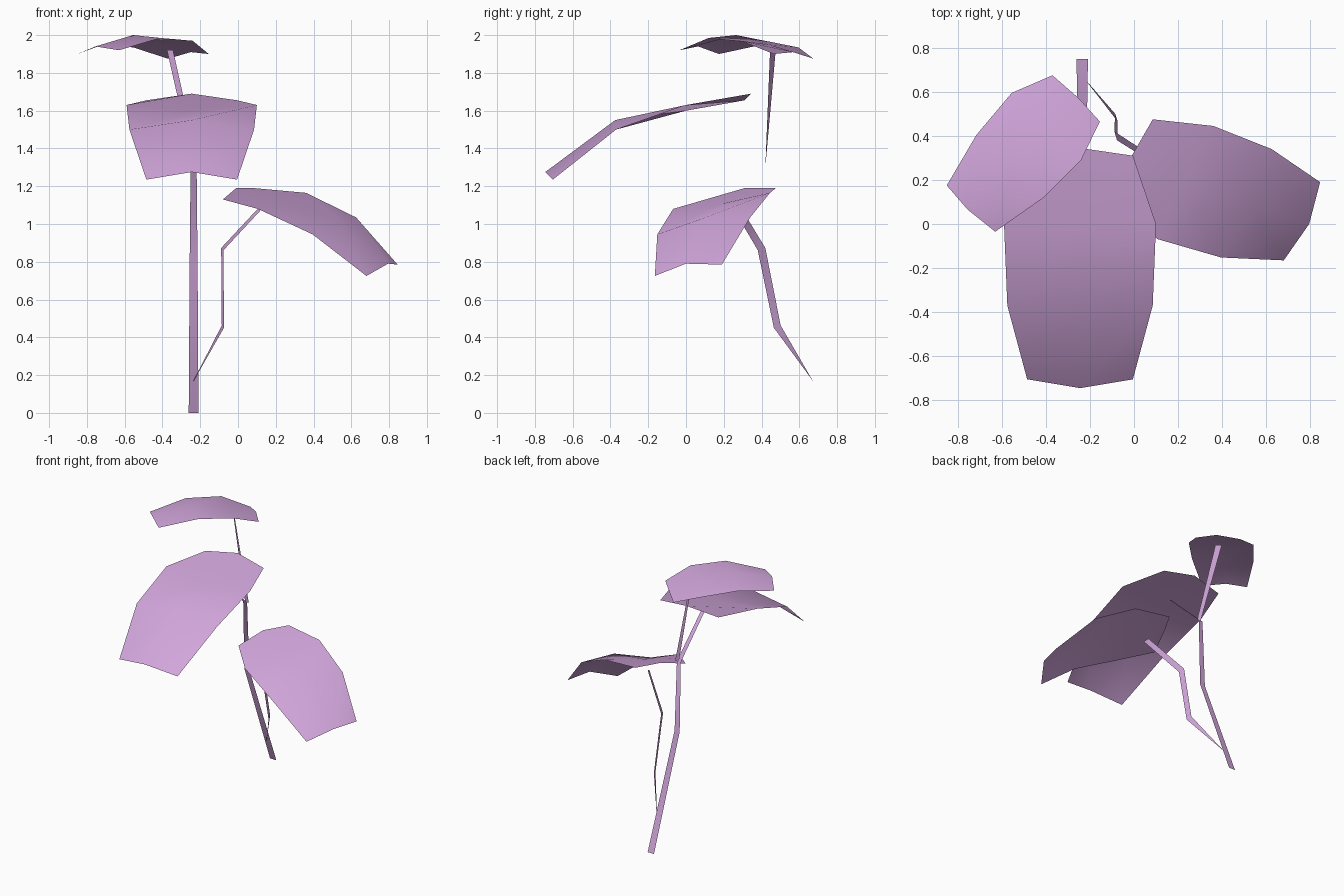
import bpy
from mathutils import Vector

mauve = bpy.data.materials.new("mauve")
mauve.diffuse_color = (0.64, 0.38, 0.71, 1)


def sheet(name, rows):
    """Thin surface woven through rows of points."""
    n = len(rows[0])
    verts = [p for row in rows for p in row]
    faces = []
    for r in range(len(rows) - 1):
        for c in range(n - 1):
            a = r * n + c
            faces.append((a, a + 1, a + n + 1, a + n))
    mesh = bpy.data.meshes.new(name)
    mesh.from_pydata(verts, [], faces)
    mesh.materials.append(mauve)
    for poly in mesh.polygons:
        poly.use_smooth = True
    obj = bpy.data.objects.new(name, mesh)
    bpy.context.collection.objects.link(obj)
    return obj


def ribbon(name, path):
    """Flat stem from (centre, half-width vector) pairs."""
    return sheet(name, [[Vector(p) - Vector(w), Vector(p) + Vector(w)] for p, w in path])


# Middle leaf: mirrored about its midrib, (half width, edge y, edge z, rib y, rib z)
mid_x = -0.245
middle = [(0.24, 0.31, 1.655, 0.345, 1.69),
          (0.345, 0.0, 1.63, 0.0, 1.60),
          (0.33, -0.37, 1.50, -0.375, 1.55),
          (0.24, -0.705, 1.235, -0.745, 1.275)]
sheet("middle_leaf", [[(mid_x + w, y, z), (mid_x, ry, rz), (mid_x - w, y, z)]
                      for w, y, z, ry, rz in middle])

# Lower leaf: rows run from base to tip, each edge - midrib - edge
sheet("lower_leaf", [
    [(-0.08, 0.12, 1.13), (-0.01, 0.31, 1.19), (0.085, 0.475, 1.19)],
    [(0.105, -0.068, 1.08), (0.22, 0.18, 1.105), (0.36, 0.445, 1.165)],
    [(0.395, -0.152, 0.945), (0.53, 0.09, 1.03), (0.625, 0.34, 1.035)],
    [(0.68, -0.165, 0.725), (0.795, 0.0, 0.79), (0.845, 0.19, 0.785)]][::-1])

# Upper leaf
sheet("upper_leaf", [
    [(-0.37, 0.675, 1.875), (-0.25, 0.57, 1.91), (-0.155, 0.465, 1.90)],
    [(-0.555, 0.595, 1.935), (-0.40, 0.44, 1.95), (-0.24, 0.29, 1.97)],
    [(-0.715, 0.405, 1.95), (-0.555, 0.265, 2.0), (-0.41, 0.12, 1.985)],
    [(-0.85, 0.175, 1.90), (-0.755, 0.065, 1.94), (-0.63, -0.035, 1.92)]])

# Main stem with its bend up to the middle leaf
ribbon("main_stem", [((-0.235, 0.75, 0.0), (0.026, 0, 0)),
                     ((-0.235, 0.44, 0.79), (0.021, 0, 0)),
                     ((-0.235, 0.42, 1.30), (0.016, 0, 0)),
                     ((-0.235, 0.10, 1.605), (0.014, 0, 0))])

# Side stem to the lower leaf
ribbon("lower_leaf_stem", [((-0.235, 0.67, 0.17), (0.001, 0.001, 0)),
                           ((-0.08, 0.483, 0.457), (0.006, -0.018, -0.006)),
                           ((-0.083, 0.40, 0.867), (0.006, -0.02, -0.006)),
                           ((0.12, 0.27, 1.085), (0.006, -0.018, -0.006))])

# Side stem to the upper leaf, twisting on the way up
ribbon("upper_leaf_stem", [((-0.22, 0.42, 1.30), (0.015, 0, 0)),
                           ((-0.36, 0.46, 1.92), (0.016, -0.015, 0))])
